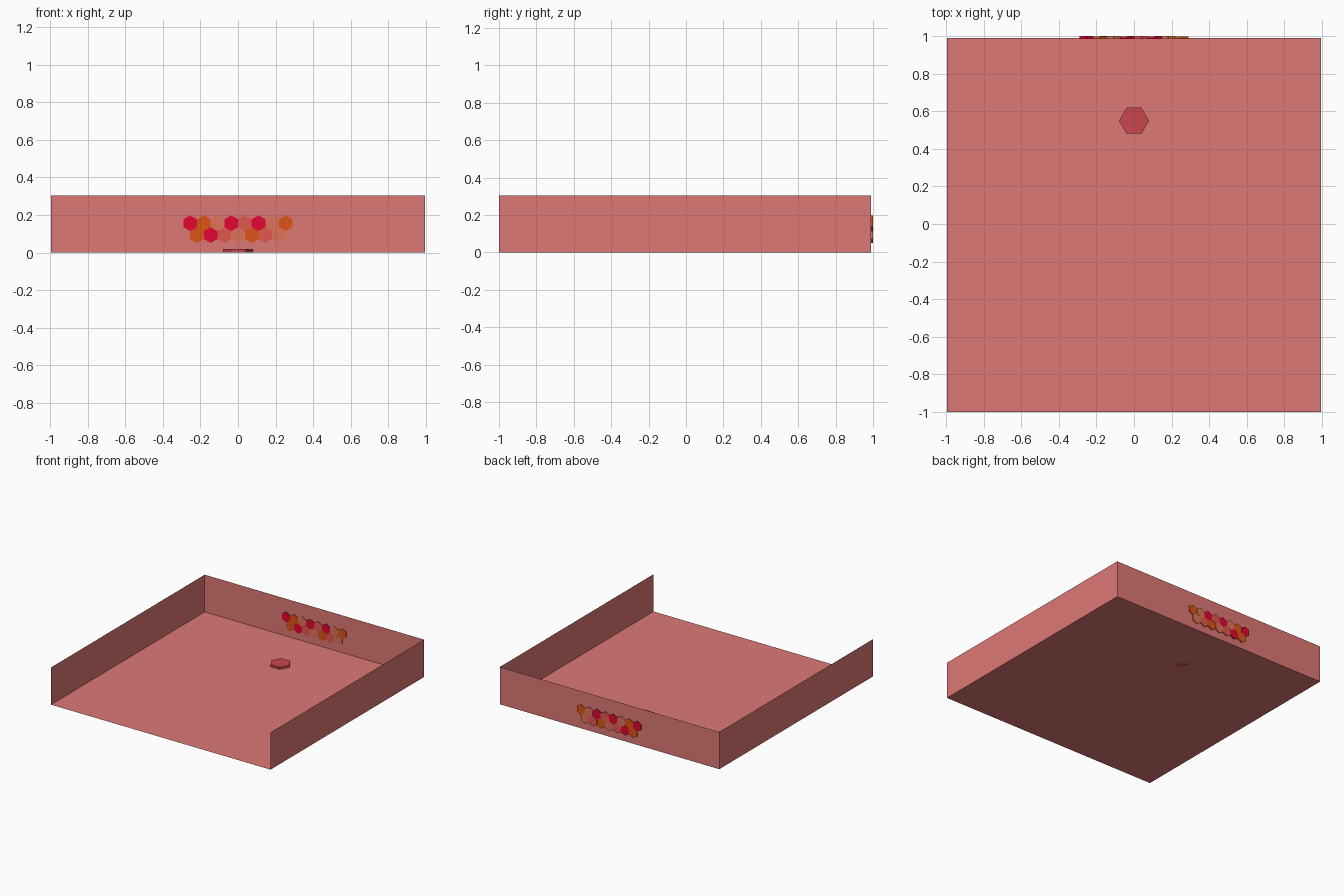
import bpy, bmesh
from math import pi
from mathutils import Matrix

if "Cube" in bpy.data.objects:
    bpy.data.objects.remove(bpy.data.objects["Cube"])

W = 0.995                      # half width of the tray
BACK, FRONT, H = 0.99, -1.0, 0.305


def material(name, rgb):
    m = bpy.data.materials.new(name)
    m.diffuse_color = (*[(c / 255) ** 2.2 for c in rgb], 1)
    m.use_nodes = True
    m.node_tree.nodes["Principled BSDF"].inputs["Base Color"].default_value = m.diffuse_color
    return m


MATS = {
    "shell": material("rose", (221, 120, 117)),
    "marker": material("dark_rose", (201, 72, 80)),
    "C": material("crimson", (226, 14, 54)),
    "O": material("orange", (221, 86, 28)),
    "S": material("salmon", (224, 115, 92)),
    "R": material("coral", (226, 88, 78)),
}


def finish(name, bm, mat):
    me = bpy.data.meshes.new(name)
    bm.to_mesh(me)
    bm.free()
    ob = bpy.data.objects.new(name, me)
    ob.data.materials.append(MATS[mat])
    bpy.context.collection.objects.link(ob)
    return ob


def sheet(name, corners):
    bm = bmesh.new()
    bm.faces.new([bm.verts.new(c) for c in corners])
    finish(name, bm, "shell")


def hexagon(name, radius, depth, mat, matrix):
    bm = bmesh.new()
    bmesh.ops.create_cone(bm, cap_ends=True, segments=6, radius1=radius,
                          radius2=radius, depth=depth)
    # point the corners along local x
    if max(v.co.x for v in bm.verts) < radius * 0.99:
        bm.transform(Matrix.Rotation(pi / 6, 4, 'Z'))
    bm.transform(matrix)
    finish(name, bm, mat)


# Floor and three thin walls, open at the front
sheet("floor", [(-W, FRONT, 0), (W, FRONT, 0), (W, BACK, 0), (-W, BACK, 0)])
sheet("back_wall", [(-W, BACK, 0), (W, BACK, 0), (W, BACK, H), (-W, BACK, H)])
sheet("left_wall", [(-W, FRONT, 0), (-W, BACK, 0), (-W, BACK, H), (-W, FRONT, H)])
sheet("right_wall", [(W, BACK, 0), (W, FRONT, 0), (W, FRONT, H), (W, BACK, H)])

# Hexagonal pad on the floor
hexagon("floor_pad", 0.08, 0.018, "marker", Matrix.Translation((0, 0.55, 0.009)))

# Two staggered rows of hexagon tiles set through the back wall
STEP = 0.0727
upright = Matrix.Rotation(pi / 2, 4, 'X') @ Matrix.Rotation(pi / 6, 4, 'Z')
for row, (z, colours) in enumerate([(0.156, "COSCRCSO"), (0.093, "OCRSORS")]):
    for i, c in enumerate(colours):
        x = (i - (len(colours) - 1) / 2) * STEP
        y = 0.9925 - 0.0015 * ((i + row) % 2)
        hexagon(f"wall_tile_{row}_{i}", STEP / 3 ** 0.5, 0.015, c,
                Matrix.Translation((x, y, z)) @ upright)
